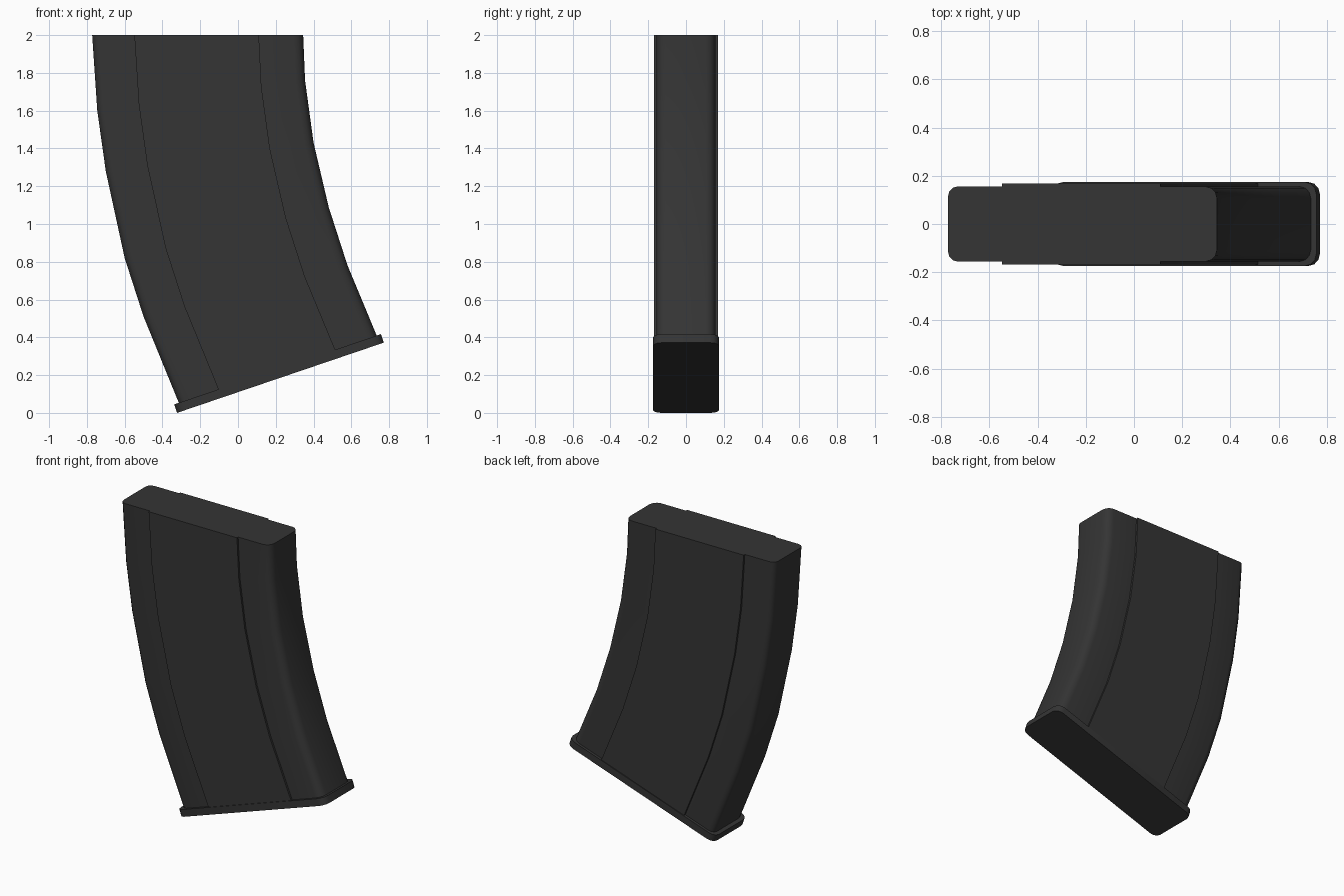
import bpy, bmesh, math

if "Cube" in bpy.data.objects:
    bpy.data.objects.remove(bpy.data.objects["Cube"])


def half_outline(w, half_y, r_left, r_right, panel_y=None, segs=3):
    """Upper half of a rounded section of width w, left end to right end."""
    pts = []
    for i in range(segs + 1):
        a = math.pi / 2 * i / segs
        pts.append((r_left * (1 - math.cos(a)), half_y - r_left * (1 - math.sin(a))))
    if panel_y:
        for u, ys in ((0.2, (half_y, panel_y)), (0.79, (panel_y, half_y))):
            pts += [(u * w, y) for y in ys]
    for i in range(segs + 1):
        a = math.pi / 2 * (1 - i / segs)
        pts.append((w - r_right * (1 - math.cos(a)), half_y - r_right * (1 - math.sin(a))))
    return pts


def loft(name, stations, angle, **section):
    """Skin rounded sections whose ends lie on (left, right) points in the XZ plane."""
    bm = bmesh.new()
    rings = []
    for (x0, z0), (x1, z1) in stations:
        w = math.hypot(x1 - x0, z1 - z0)
        half = half_outline(w, **section)
        outline = half + [(s, -y) for s, y in reversed(half)]
        rings.append([bm.verts.new((x0 + (x1 - x0) * s / w, y, z0 + (z1 - z0) * s / w))
                      for s, y in outline])
    n = len(rings[0])
    for a, b in zip(rings, rings[1:]):
        for i in range(n):
            j = (i + 1) % n
            bm.faces.new((a[i], a[j], b[j], b[i]))
    bm.faces.new(rings[0])
    bm.faces.new(rings[-1])
    bmesh.ops.recalc_face_normals(bm, faces=bm.faces)
    mesh = bpy.data.meshes.new(name)
    bm.to_mesh(mesh)
    bm.free()
    obj = bpy.data.objects.new(name, mesh)
    bpy.context.collection.objects.link(obj)
    mesh.materials.append(dark)
    bpy.ops.object.select_all(action='DESELECT')
    obj.select_set(True)
    bpy.context.view_layer.objects.active = obj
    bpy.ops.object.shade_smooth_by_angle(angle=math.radians(angle))
    return obj


dark = bpy.data.materials.new("dark_polymer")
dark.diffuse_color = (0.035, 0.035, 0.035, 1)
dark.use_nodes = True
dark.node_tree.nodes["Principled BSDF"].inputs["Base Color"].default_value = dark.diffuse_color

# Curved body with a raised centre panel on both sides
body = [((-0.772, 2.0), (0.345, 2.0)),
        ((-0.745, 1.60), (0.355, 1.76)),
        ((-0.70, 1.28), (0.40, 1.43)),
        ((-0.60, 0.82), (0.48, 1.09)),
        ((-0.50, 0.51), (0.58, 0.78)),
        ((-0.31, 0.045), (0.737, 0.403))]
loft("magazine_body", body, 35, half_y=0.156, r_left=0.04, r_right=0.05, panel_y=0.169)

# Tilted floor plate that overhangs the body
plate = [((-0.338, 0.045), (0.757, 0.417)),
         ((-0.323, 0.0), (0.772, 0.372))]
loft("floor_plate", plate, 35, half_y=0.174, r_left=0.045, r_right=0.05)
